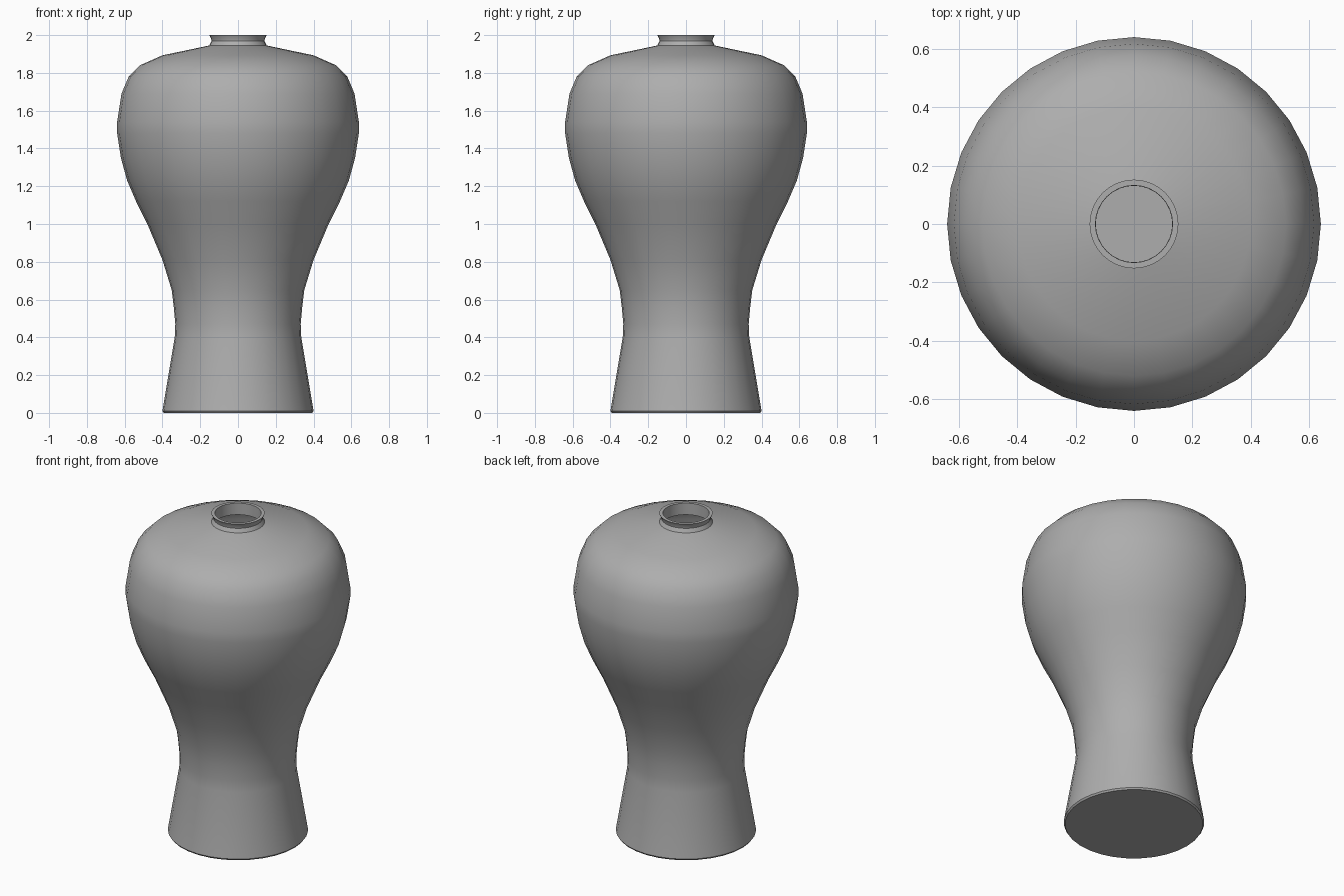
import bpy, bmesh, math

if "Cube" in bpy.data.objects:
    bpy.data.objects.remove(bpy.data.objects["Cube"])

SEGMENTS = 32
WALL = 0.02

# Outer body silhouette (radius, height), foot to shoulder
body = [(0.40, 0.01), (0.335, 0.40), (0.332, 0.47), (0.34, 0.56), (0.351, 0.65),
        (0.40, 0.81), (0.48, 1.0), (0.54, 1.12), (0.587, 1.23), (0.62, 1.35),
        (0.64, 1.48), (0.64, 1.54), (0.617, 1.69), (0.579, 1.78), (0.52, 1.84),
        (0.40, 1.893)]

# Neck and lip, outside then straight down the inside
neck = [(0.152, 1.945), (0.14, 1.968), (0.142, 1.98), (0.152, 2.0),
        (0.132, 2.0), (0.131, 1.928)]

# Inner wall: body silhouette offset inward, shoulder to floor
inner = []
for i in range(len(body) - 1, 0, -1):
    (r0, z0), (r1, z1) = body[i - 1], body[min(i + 1, len(body) - 1)]
    length = math.hypot(r1 - r0, z1 - z0)
    r, z = body[i]
    inner.append((r - WALL * (z1 - z0) / length, z + WALL * (r1 - r0) / length))
inner.append((0.375, 0.03))

profile = [(0, 0), (0.393, 0)] + body + neck + inner + [(0, 0.03)]

# Lathe the profile around z
bm = bmesh.new()
verts = [bm.verts.new((r, 0, z)) for r, z in profile]
edges = [bm.edges.new(pair) for pair in zip(verts, verts[1:])]
bmesh.ops.spin(bm, geom=verts + edges, cent=(0, 0, 0), axis=(0, 0, 1),
               angle=2 * math.pi, steps=SEGMENTS)
bmesh.ops.remove_doubles(bm, verts=bm.verts, dist=0.0005)
bmesh.ops.recalc_face_normals(bm, faces=bm.faces)
mesh = bpy.data.meshes.new("vase")
bm.to_mesh(mesh)
bm.free()

vase = bpy.data.objects.new("vase", mesh)
bpy.context.collection.objects.link(vase)
bpy.context.view_layer.objects.active = vase
vase.select_set(True)
bpy.ops.object.shade_smooth_by_angle(angle=math.radians(30))

# Dark grey glaze
glaze = bpy.data.materials.new("dark_grey_glaze")
glaze.diffuse_color = (0.42, 0.42, 0.42, 1)
glaze.use_nodes = True
glaze.node_tree.nodes["Principled BSDF"].inputs["Base Color"].default_value = glaze.diffuse_color
mesh.materials.append(glaze)
